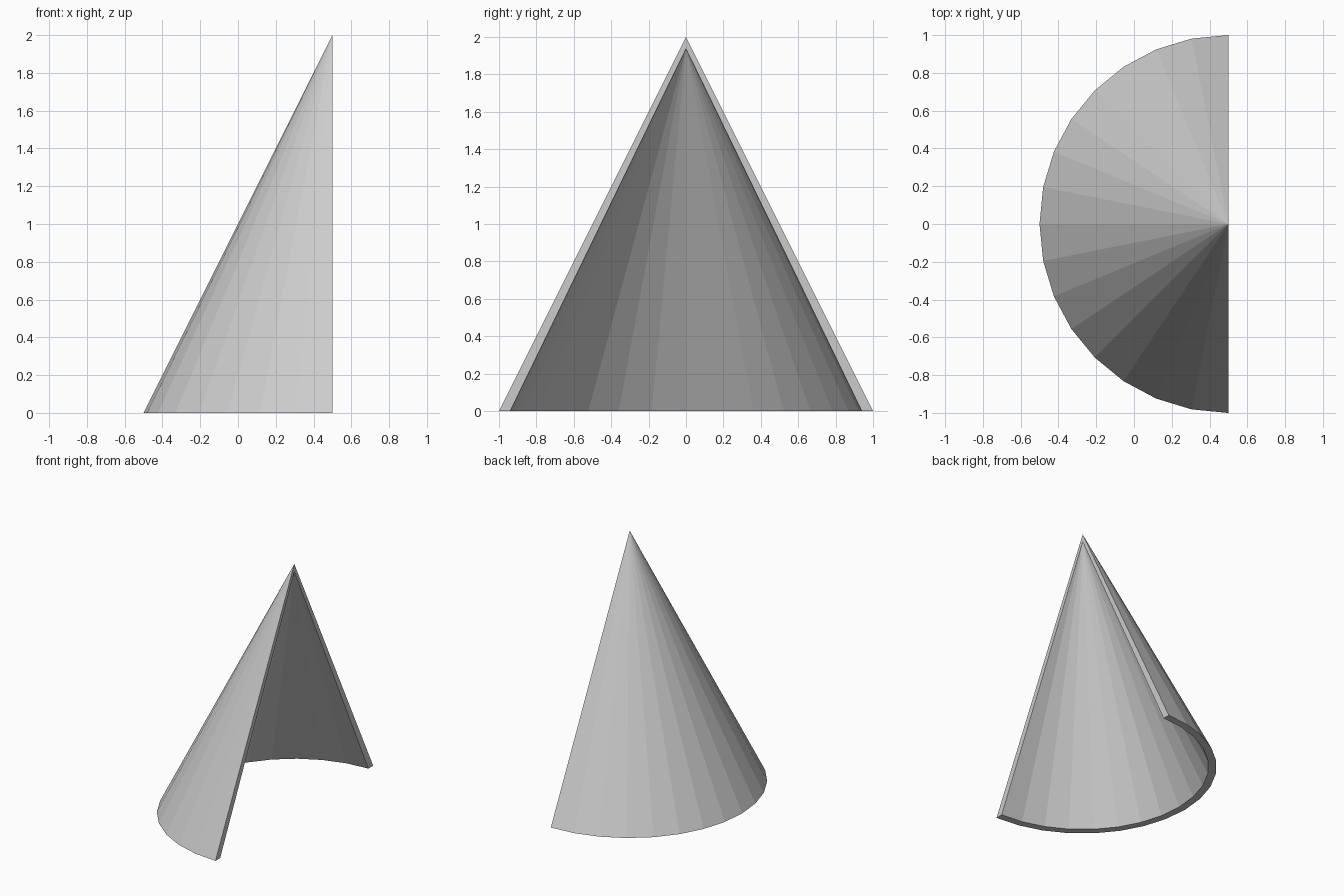
import bpy, bmesh, math

if "Cube" in bpy.data.objects:
    bpy.data.objects.remove(bpy.data.objects["Cube"])

SEGS = 16          # facets over the half turn
AXIS_X = 0.5       # cone axis lies on the open cut plane


def half_cone(bm, radius, height):
    """Return the apex and the base arc of a half cone."""
    apex = bm.verts.new((AXIS_X, 0, height))
    arc = []
    for i in range(SEGS + 1):
        a = math.pi / 2 + math.pi * i / SEGS
        arc.append(bm.verts.new((AXIS_X + radius * math.cos(a),
                                 radius * math.sin(a), 0)))
    return apex, arc


bm = bmesh.new()
top_out, arc_out = half_cone(bm, 1.0, 2.0)
top_in, arc_in = half_cone(bm, 0.94, 1.937)

# outer skin, inner skin and bottom rim
for i in range(SEGS):
    bm.faces.new((top_out, arc_out[i], arc_out[i + 1]))
    bm.faces.new((top_in, arc_in[i + 1], arc_in[i]))
    bm.faces.new((arc_out[i + 1], arc_out[i], arc_in[i], arc_in[i + 1]))

# two cut edges along the open side
for k in (0, SEGS):
    bm.faces.new((top_out, arc_out[k], arc_in[k], top_in))

bmesh.ops.recalc_face_normals(bm, faces=bm.faces)
mesh = bpy.data.meshes.new("half_cone_shell")
bm.to_mesh(mesh)
bm.free()
shell = bpy.data.objects.new("half_cone_shell", mesh)
bpy.context.collection.objects.link(shell)
